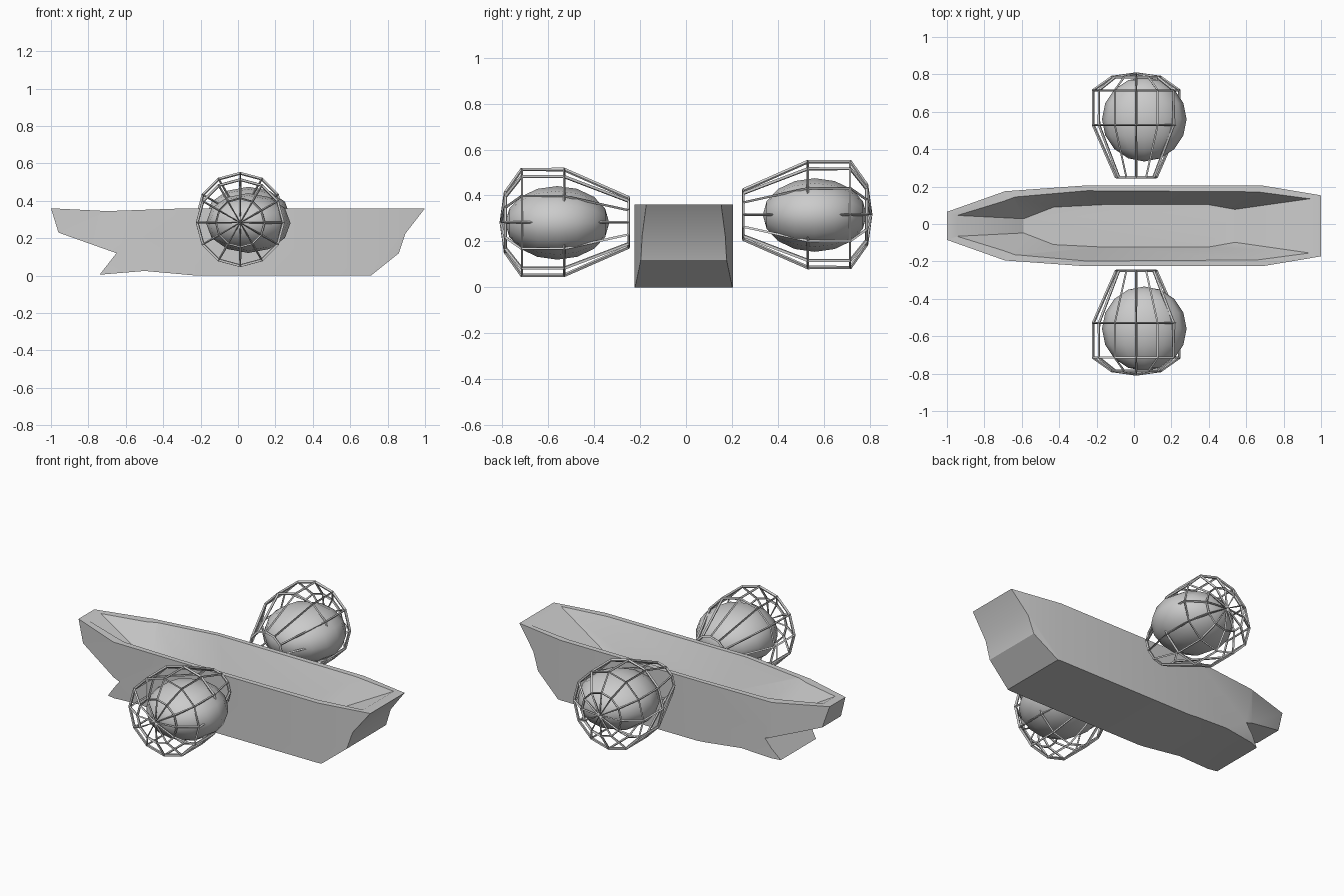
import bpy, bmesh
from math import cos, sin, pi

if "Cube" in bpy.data.objects:
    bpy.data.objects.remove(bpy.data.objects["Cube"])

HULL_Y = -0.01  # hull centreline


def make(name, verts, faces):
    me = bpy.data.meshes.new(name)
    bm = bmesh.new()
    vs = [bm.verts.new(v) for v in verts]
    for f in faces:
        bm.faces.new([vs[i] for i in f])
    bmesh.ops.recalc_face_normals(bm, faces=bm.faces)
    bm.to_mesh(me)
    bm.free()
    ob = bpy.data.objects.new(name, me)
    bpy.context.collection.objects.link(ob)
    return ob


def loft(name, loops):
    """Closed solid through loops that share one point count."""
    n = len(loops[0])
    verts = [p for lp in loops for p in lp]
    faces = [[k * n + i, k * n + (i + 1) % n, (k + 1) * n + (i + 1) % n, (k + 1) * n + i]
             for k in range(len(loops) - 1) for i in range(n)]
    faces += [list(range(n)), list(range(len(verts) - n, len(verts)))]
    return make(name, verts, faces)


def plan(half, z):
    """Mirror a half-width outline about the hull centreline at height z."""
    pts = [(x, HULL_Y + w, z) for x, w in half]
    return pts + [(x, HULL_Y - w, z) for x, w in reversed(half)]


def activate(ob):
    bpy.ops.object.select_all(action='DESELECT')
    ob.select_set(True)
    bpy.context.view_layer.objects.active = ob


def boolean(ob, cutter, op):
    m = ob.modifiers.new(op, 'BOOLEAN')
    m.operation, m.object, m.solver = op, cutter, 'EXACT'
    activate(ob)
    bpy.ops.object.modifier_apply(modifier=m.name)
    bpy.data.objects.remove(cutter)


# hull: side profile intersected with plan outline
side = [(-1, .36), (-.96, .23), (-.65, .12), (-.74, .005), (-.5, .025), (-.22, 0),
        (.71, 0), (.86, .12), (.895, .225), (1, .36), (-.27, .36), (-.7, .345)]
outer = [(-1.0, .075), (-.69, .185), (-.27, .215), (.69, .215), (1.0, .163)]
hull = loft("hull", [[(x, y, z) for x, z in side] for y in (-.4, .4)])
boolean(hull, loft("plan_cutter", [plan(outer, -.1), plan(outer, .5)]), 'INTERSECT')

# open well with sloping walls
rim = [(-.95, .056), (-.65, .158), (-.25, .188), (.66, .182), (.94, .145)]
floor = [(-.59, .038), (-.43, .1), (-.17, .113), (.4, .113), (.54, .088)]
boolean(hull, loft("well_cutter", [plan(floor, .15), plan(rim, .36), plan(rim, .5)]), 'DIFFERENCE')
activate(hull)
bpy.ops.object.shade_smooth_by_angle(angle=pi / 6)

# caged globes on both sides
N = 12
cage_profile = [(.25, .107), (.53, .23), (.715, .23), (.785, .13)]
for label, s, zc in (("front", -1, .283), ("back", 1, .317)):
    verts = [(.012 + r * cos(2 * pi * i / N), s * y, zc + r * sin(2 * pi * i / N))
             for y, r in cage_profile for i in range(N)]
    verts.append((.012, s * .803, zc))
    faces = [[k * N + i, k * N + (i + 1) % N, (k + 1) * N + (i + 1) % N, (k + 1) * N + i]
             for k in range(3) for i in range(N)]
    faces += [[3 * N + i, 3 * N + (i + 1) % N, 4 * N] for i in range(N)]
    cage = make(label + "_cage", verts, faces)
    w = cage.modifiers.new("bars", 'WIREFRAME')
    w.thickness, w.offset, w.use_even_offset, w.use_boundary = .016, 0, False, True

    bpy.ops.mesh.primitive_uv_sphere_add(segments=12, ring_count=8, radius=1,
                                         location=(.055, s * .56, zc - .002),
                                         rotation=(pi / 2, 0, 0))
    globe = bpy.context.object
    globe.name = label + "_globe"
    globe.scale = (.226, .16, .226)
    bpy.ops.object.shade_smooth_by_angle(angle=pi / 3)
